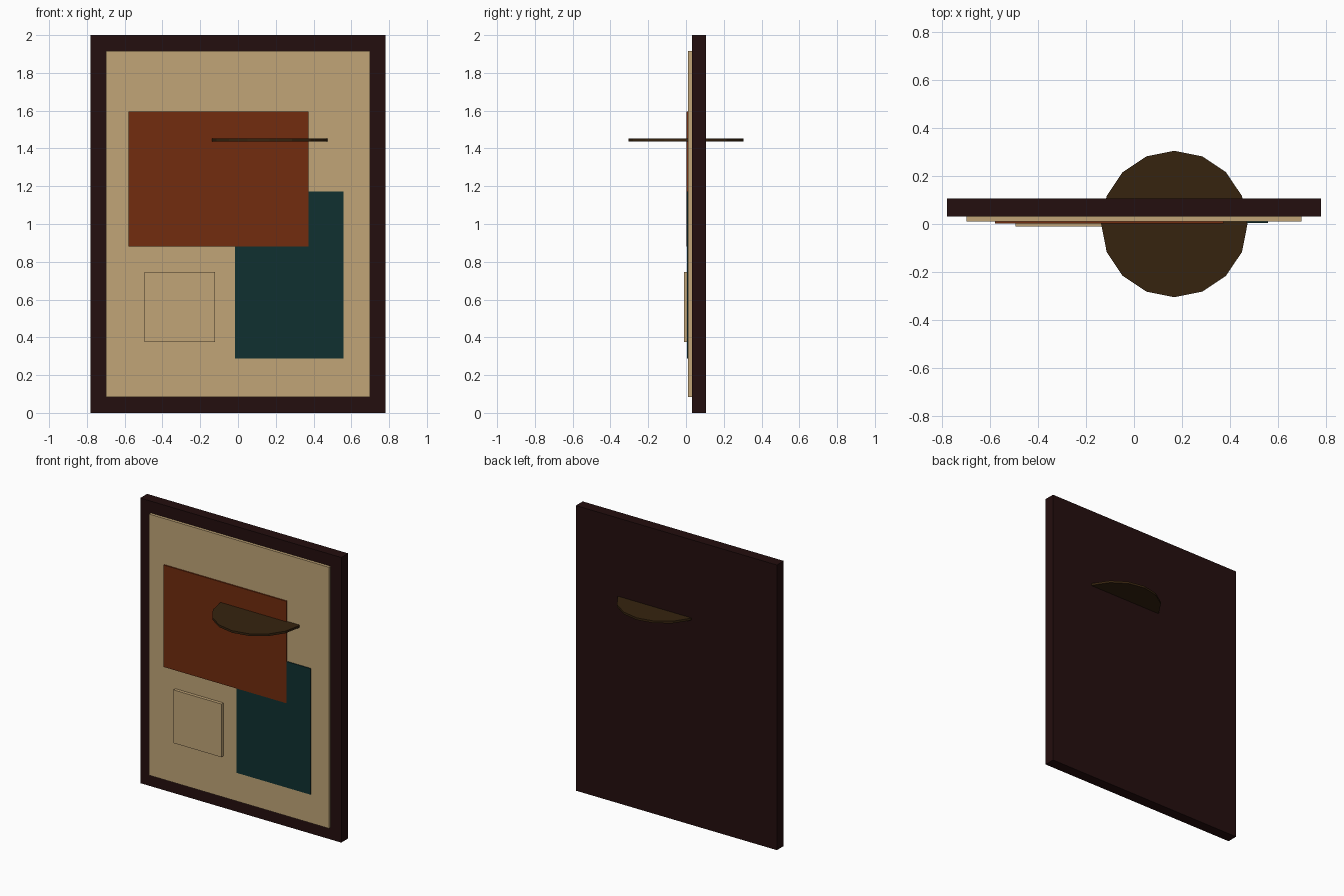
import bpy, math

if "Cube" in bpy.data.objects:
    bpy.data.objects.remove(bpy.data.objects["Cube"])


def material(name, rgb):
    """Flat colour given as 0-255 display values, stored as linear."""
    def lin(c):
        c /= 255
        return c / 12.92 if c <= 0.04045 else ((c + 0.055) / 1.055) ** 2.4
    m = bpy.data.materials.new(name)
    m.diffuse_color = (*[lin(c) for c in rgb], 1)
    m.use_nodes = True
    m.node_tree.nodes["Principled BSDF"].inputs["Base Color"].default_value = m.diffuse_color
    return m


DARK = material("dark wood", (36, 14, 14))
TAN = material("tan canvas", (193, 165, 119))
RUST = material("rust red", (114, 44, 14))
TEAL = material("deep teal", (16, 48, 48))
BRONZE = material("dark bronze", (54, 35, 15))


def panel(name, x, y, z, mat):
    """Upright box spanning the given (min, max) ranges."""
    spans = (x, y, z)
    bpy.ops.mesh.primitive_cube_add(size=1, location=[sum(s) / 2 for s in spans])
    ob = bpy.context.object
    ob.name = name
    ob.scale = [s[1] - s[0] for s in spans]
    bpy.ops.object.transform_apply(location=False, rotation=False, scale=True)
    ob.data.materials.append(mat)
    return ob


# Backing frame and the canvas standing slightly proud of it
panel("frame", (-0.78, 0.78), (0.031, 0.107), (0, 2), DARK)
panel("canvas", (-0.698, 0.698), (0.011, 0.031), (0.085, 1.917), TAN)

# Layered colour blocks
panel("teal_block", (-0.017, 0.558), (0.005, 0.011), (0.287, 1.171), TEAL)
panel("rust_block", (-0.579, 0.374), (0.002, 0.011), (0.88, 1.595), RUST)
panel("tan_block", (-0.494, -0.121), (-0.011, 0.011), (0.374, 0.747), TAN)

# Horizontal sixteen-sided disc passing through the picture
bpy.ops.mesh.primitive_cylinder_add(vertices=16, radius=0.305, depth=0.015,
                                    location=(0.168, 0, 1.444))
disc = bpy.context.object
disc.name = "disc"
disc.data.materials.append(BRONZE)
